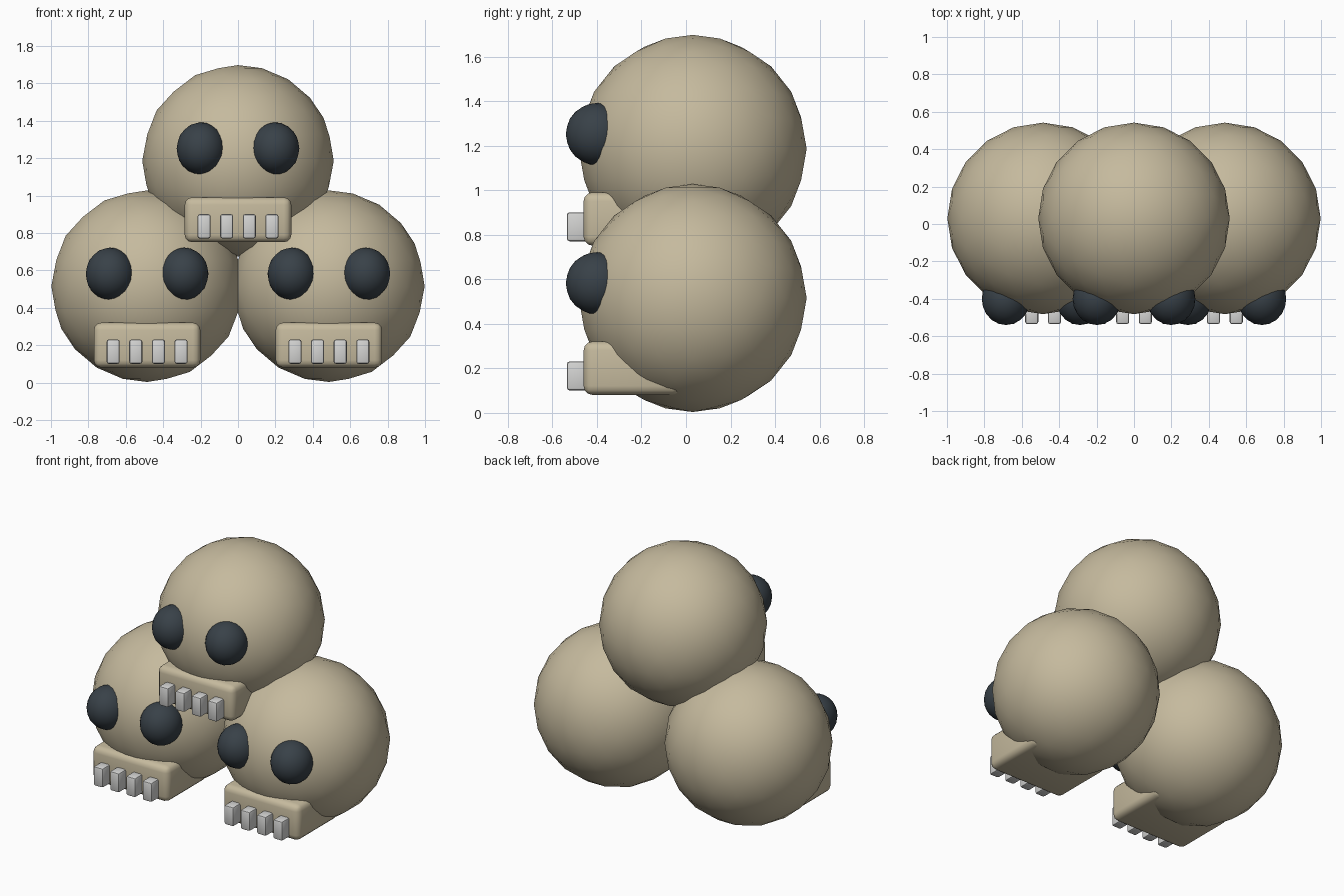
import bpy
from mathutils import Vector

cube = bpy.data.objects.get("Cube")
if cube:
    bpy.data.objects.remove(cube, do_unlink=True)


def make_material(name, rgb):
    mat = bpy.data.materials.new(name)
    mat.use_nodes = True
    color = (*rgb, 1.0)
    mat.diffuse_color = color
    mat.node_tree.nodes["Principled BSDF"].inputs["Base Color"].default_value = color
    return mat


bone = make_material("bone", (0.56, 0.49, 0.34))
socket = make_material("dark socket", (0.04, 0.053, 0.065))
enamel = make_material("tooth white", (0.66, 0.66, 0.65))


def finish(name, mat, angle):
    obj = bpy.context.object
    obj.name = name
    obj.data.materials.append(mat)
    bpy.ops.object.transform_apply(location=False, rotation=False, scale=True)
    bpy.ops.object.shade_smooth_by_angle(angle=angle)
    return obj


def ball(name, center, radii, mat):
    bpy.ops.mesh.primitive_ico_sphere_add(subdivisions=4 - 1, radius=1, location=center)
    bpy.context.object.scale = radii
    return finish(name, mat, 1.0)


def rounded_box(name, center, size, bevel, segments, mat):
    bpy.ops.mesh.primitive_cube_add(size=1, location=center)
    obj = bpy.context.object
    obj.scale = size
    bpy.ops.object.transform_apply(location=False, rotation=False, scale=True)
    mod = obj.modifiers.new("rounded edges", "BEVEL")
    mod.width = bevel
    mod.segments = segments
    bpy.ops.object.modifier_apply(modifier=mod.name)
    return finish(name, mat, 0.7)


def skull(prefix, center):
    c = Vector(center)
    ball(prefix + "_cranium", c, (0.512, 0.512, 0.512), bone)
    # Bulging eyes, mirrored
    for side, sx in (("left", 1), ("right", -1)):
        ball(f"{prefix}_{side}_eye", c + Vector((sx * 0.198, -0.43, 0.066)),
             (0.13, 0.14, 0.14), socket)
    # Jaw block and its row of teeth
    rounded_box(prefix + "_jaw", c + Vector((0, -0.27, -0.315)),
                (0.57, 0.44, 0.24), 0.04, 3, bone)
    for i in range(4):
        x = (i - 1.5) * 0.121
        rounded_box(f"{prefix}_tooth_{i + 1}", c + Vector((x, -0.515, -0.35)),
                    (0.07, 0.1, 0.13), 0.012, 2, enamel)


# Two skulls side by side with a third stacked on top
skull("lower_right_skull", (-0.486, 0.03, 0.516))
skull("lower_left_skull", (0.486, 0.03, 0.516))
skull("upper_skull", (0, 0.03, 1.186))
